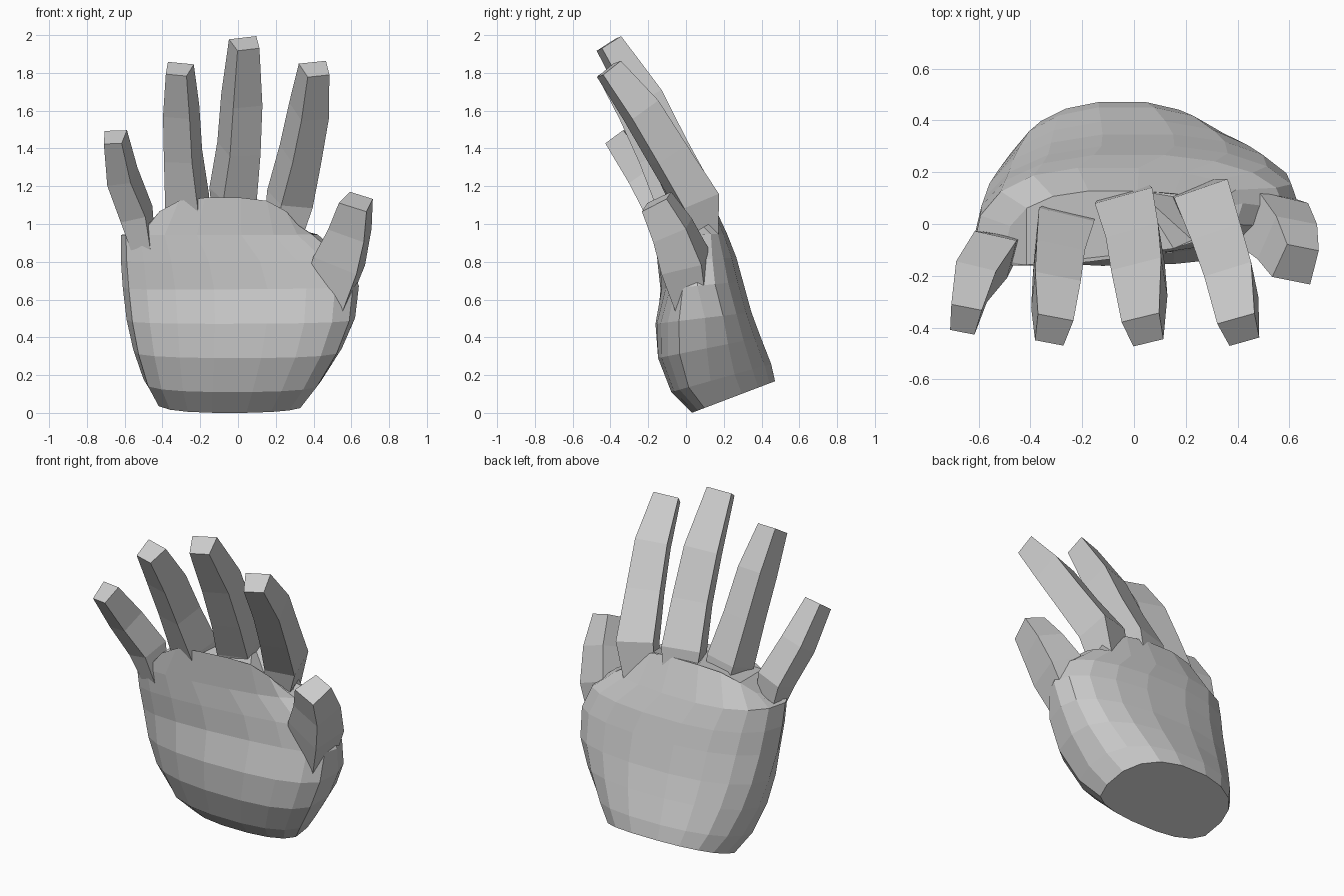
import bpy, bmesh
from math import sin, cos, pi, radians
from mathutils import Vector, Matrix

if "Cube" in bpy.data.objects:
    bpy.data.objects.remove(bpy.data.objects["Cube"])


def loft(name, rings):
    """Closed flat-shaded skin through rings of equal point count."""
    bm = bmesh.new()
    loops = [[bm.verts.new(p) for p in r] for r in rings]
    n = len(loops[0])
    for a, b in zip(loops, loops[1:]):
        for i in range(n):
            j = (i + 1) % n
            bm.faces.new((a[i], a[j], b[j], b[i]))
    bm.faces.new(loops[0][::-1])
    bm.faces.new(loops[-1])
    bmesh.ops.recalc_face_normals(bm, faces=bm.faces)
    me = bpy.data.meshes.new(name)
    bm.to_mesh(me)
    bm.free()
    ob = bpy.data.objects.new(name, me)
    bpy.context.collection.objects.link(ob)
    return ob


def spow(v, e):
    return (abs(v) ** e) * (1 if v >= 0 else -1)


def palm_ring(z, tilt, xl, xr, yl, yr, yf, yb, skew=0.0, drop=0.0, n=18):
    pts = []
    for i in range(n):
        t = 2 * pi * i / n
        u, v = spow(cos(t), 0.85), sin(t)
        x = (xl + xr) / 2 + u * (xr - xl) / 2
        mid = yl + (yr - yl) * (u + 1) / 2
        # flat palm in front (set back towards the thumb), arched back of the hand
        if v < 0:
            y = mid + (yf + skew * (u + 1) / 2 - mid) * abs(v) ** 0.55
        else:
            y = mid + (yb - mid) * v ** 0.88
        pts.append((x, y, z + tilt * (y - yf) - drop * u ** 4))
    return pts


def finger(name, path, widths, depths, roll, front=0.8):
    pts = [Vector(p) for p in path]
    rings = []
    for i, p in enumerate(pts):
        d = (pts[min(i + 1, len(pts) - 1)] - pts[max(i - 1, 0)]).normalized()
        side = Vector((1, 0, 0))
        side = (side - d * side.dot(d)).normalized()
        side = Matrix.Rotation(radians(roll), 3, d) @ side
        back = d.cross(side)
        w, h = widths[i] / 2, depths[i] / 2
        rings.append([p - side * w * front - back * h, p + side * w * front - back * h,
                      p + side * w + back * h, p - side * w + back * h])
    return loft(name, rings)


# Palm: wrist cut to knuckles (z, tilt, x left/right, side y left/right, front y, back y, skew, drop)
hand = loft("hand", [palm_ring(*r) for r in (
    (0.00, 0.38, -0.44, 0.35, 0.24, 0.18, 0.03, 0.475),
    (0.11, 0.28, -0.50, 0.44, 0.16, 0.13, -0.08, 0.455),
    (0.29, 0.20, -0.555, 0.55, 0.08, 0.11, -0.15, 0.40),
    (0.47, 0.12, -0.59, 0.62, 0.03, 0.10, -0.175, 0.35, .03),
    (0.65, 0.10, -0.61, 0.64, -0.03, 0.06, -0.165, 0.305, .09),
    (0.80, 0.05, -0.62, 0.58, -0.06, 0.06, -0.19, 0.27, .13),
    (0.94, 0.02, -0.62, 0.42, -0.09, 0.08, -0.20, 0.22, .14),
    (1.14, 0.00, -0.50, 0.34, -0.10, 0.06, -0.19, 0.13, .11, 0.18))])

# Digits: centre path, widths, depths, roll
digits = [
    finger("index_finger", [(.24, .07, .92), (.285, .05, 1.13), (.34, -.10, 1.37),
                            (.385, -.24, 1.6), (.41, -.41, 1.82)],
           (.18, .22, .20, .19, .15), (.16, .20, .18, .17, .12), 16),
    finger("middle_finger", [(-.02, .06, .95), (-.015, .02, 1.16), (.015, -.10, 1.4),
                             (.03, -.225, 1.66), (.04, -.41, 1.955)],
           (.18, .23, .21, .20, .15), (.16, .20, .18, .17, .12), 15),
    finger("ring_finger", [(-.25, .0, .93), (-.28, -.05, 1.12), (-.30, -.155, 1.36),
                           (-.31, -.27, 1.6), (-.315, -.41, 1.82)],
           (.17, .22, .19, .18, .14), (.15, .19, .17, .16, .12), -12),
    finger("little_finger", [(-.50, -.09, .84), (-.545, -.12, 1.05), (-.62, -.225, 1.25),
                             (-.655, -.37, 1.46)],
           (.12, .17, .16, .12), (.10, .16, .15, .12), -8),
    finger("thumb", [(.46, .06, .55), (.545, .0, .80), (.60, -.07, .97), (.63, -.155, 1.12)],
           (.19, .21, .17, .13), (.16, .22, .19, .15), -18, 1.2),
]

# Merge the digits into the palm as one skin
for d in digits:
    m = hand.modifiers.new(d.name, 'BOOLEAN')
    m.operation, m.solver, m.object = 'UNION', 'EXACT', d
bpy.context.view_layer.update()
deps = bpy.context.evaluated_depsgraph_get()
merged = bpy.data.meshes.new_from_object(hand.evaluated_get(deps))
hand.modifiers.clear()
hand.data = merged
for d in digits:
    bpy.data.objects.remove(d, do_unlink=True)
